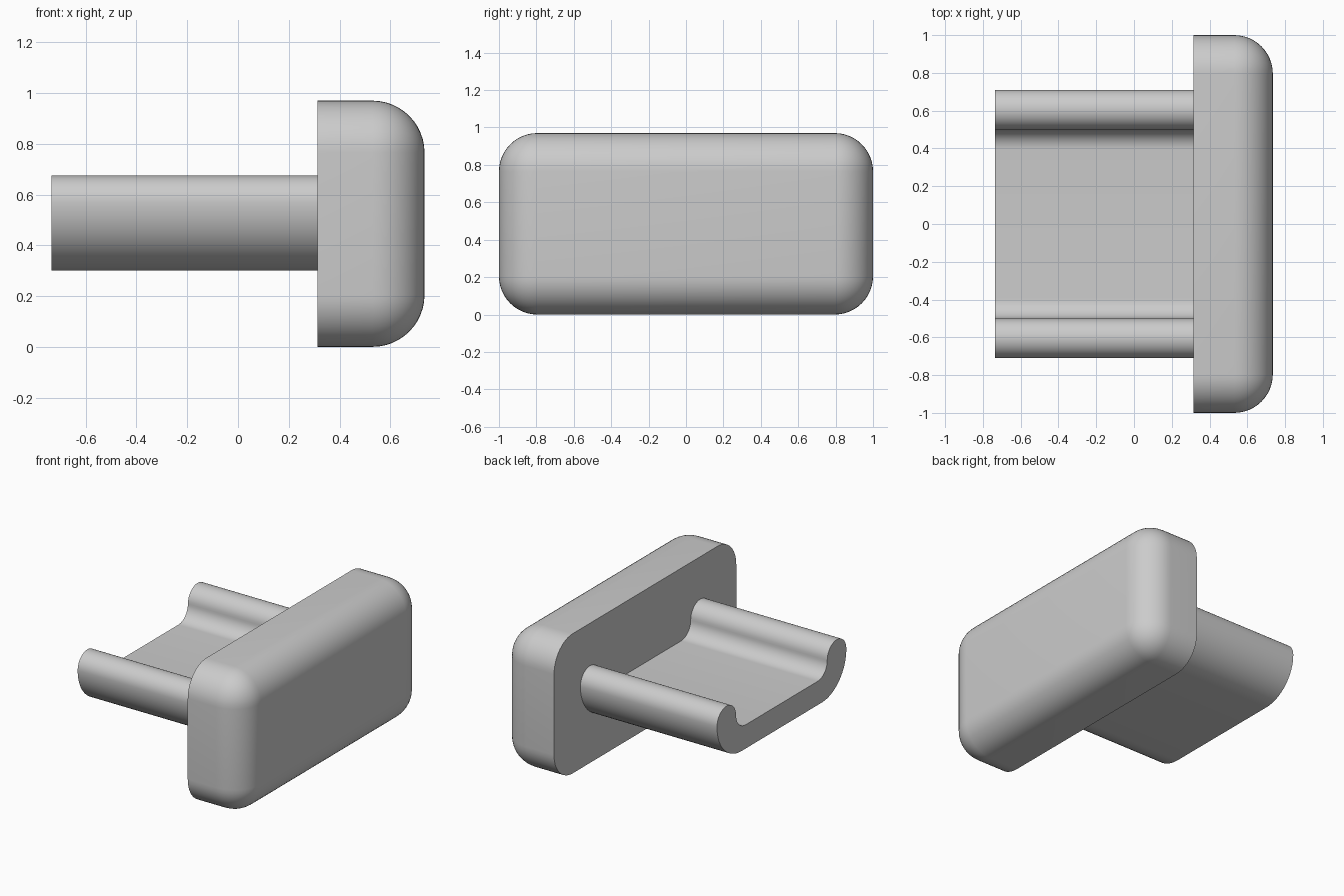
import bpy, bmesh
from math import cos, sin, radians

cube = bpy.data.objects.get("Cube")
if cube:
    bpy.data.objects.remove(cube, do_unlink=True)

# Single plain grey
grey = bpy.data.materials.new("light_grey")
grey.use_nodes = True
colour = (0.6, 0.6, 0.6, 1)
grey.diffuse_color = colour
grey.node_tree.nodes["Principled BSDF"].inputs["Base Color"].default_value = colour


def finish(bm, name):
    bmesh.ops.recalc_face_normals(bm, faces=bm.faces)
    mesh = bpy.data.meshes.new(name)
    bm.to_mesh(mesh)
    bm.free()
    mesh.materials.append(grey)
    obj = bpy.data.objects.new(name, mesh)
    bpy.context.collection.objects.link(obj)
    bpy.ops.object.select_all(action="DESELECT")
    obj.select_set(True)
    bpy.context.view_layer.objects.active = obj
    bpy.ops.object.shade_smooth_by_angle(angle=radians(30))
    return obj


def arc(cy, cz, r, start, end, steps):
    angles = [radians(start + (end - start) * i / steps) for i in range(steps + 1)]
    return [(cy + r * cos(a), cz + r * sin(a)) for a in angles]


# End plate: box rounded everywhere except around its flat inner face
back, front, height, half = 0.314, 0.735, 0.97, 1.0
bm = bmesh.new()
bmesh.ops.create_cube(bm, size=1)
for v in bm.verts:
    v.co.x = front if v.co.x > 0 else back
    v.co.y *= 2 * half
    v.co.z = height if v.co.z > 0 else 0
rounded = [e for e in bm.edges if any(v.co.x > back + 0.01 for v in e.verts)]
bmesh.ops.bevel(bm, geom=rounded, offset=0.205, segments=12, profile=0.5,
                affect="EDGES", clamp_overlap=True)
finish(bm, "end_plate")

# Tray: shallow channel with curled-up rounded lips, extruded along x
lip_r, lip_z, floor_y, outer_r = 0.105, 0.57, 0.395, 0.27
lip_y = floor_y + 2 * lip_r
side = arc(lip_y + lip_r - outer_r, lip_z, outer_r, -90, 0, 16)
side += arc(lip_y, lip_z, lip_r, 0, 180, 20)[1:]
side += arc(floor_y, lip_z, lip_r, 0, -90, 12)[1:]
profile = side + [(-y, z) for y, z in reversed(side)]
bm = bmesh.new()
face = bm.faces.new([bm.verts.new((-0.735, y, z)) for y, z in profile])
new = bmesh.ops.extrude_face_region(bm, geom=[face])["geom"]
bmesh.ops.translate(bm, vec=(back + 0.735, 0, 0),
                    verts=[g for g in new if isinstance(g, bmesh.types.BMVert)])
# Keep the starting cap so that the channel is closed at both ends
if not face.is_valid:
    bmesh.ops.holes_fill(bm, edges=bm.edges)
finish(bm, "curved_tray")
